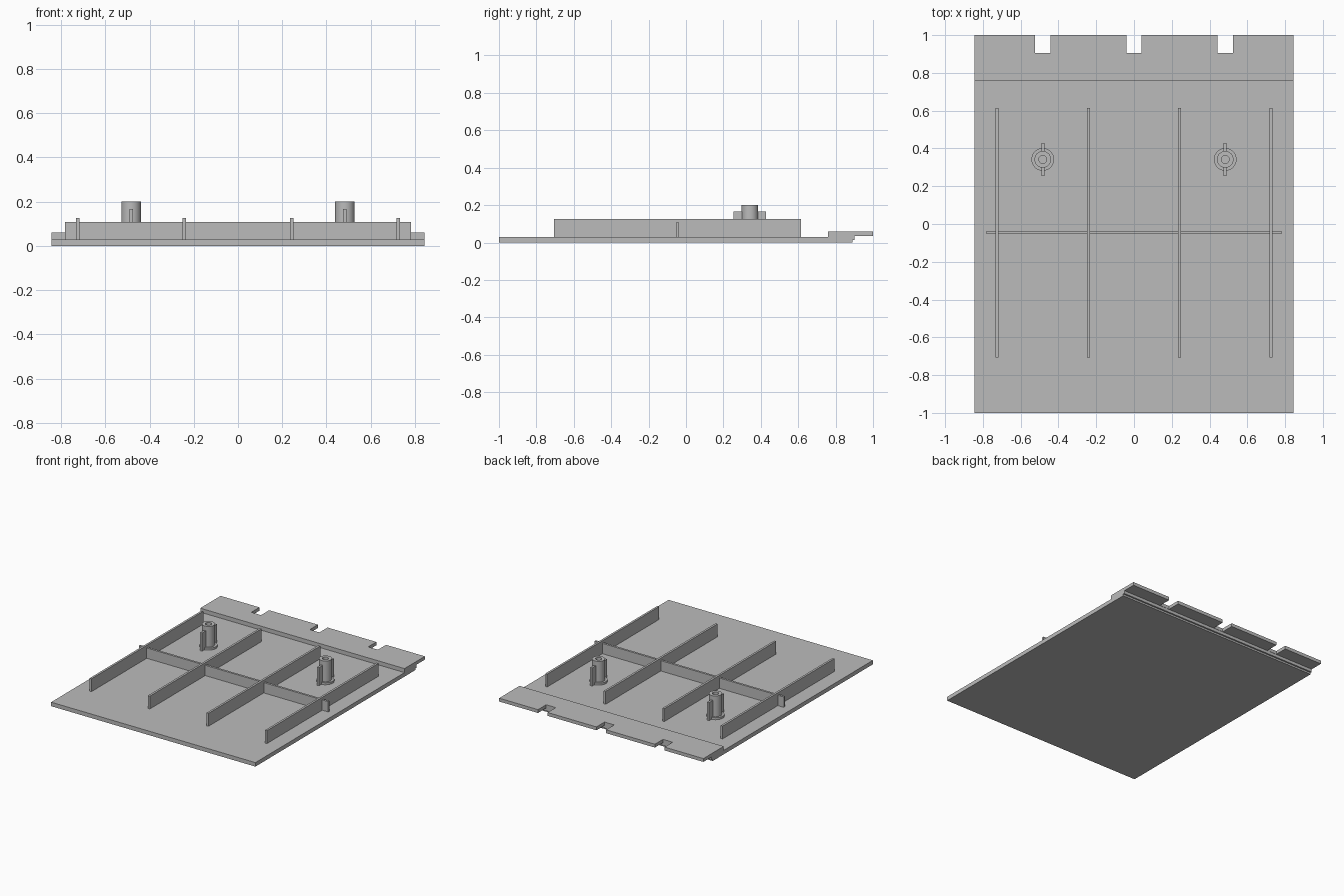
import bpy
import bmesh
from math import radians
from mathutils import Matrix, Vector

default = bpy.data.objects.get("Cube")
if default:
    bpy.data.objects.remove(default, do_unlink=True)

grey = bpy.data.materials.new("plain_grey")
grey.use_nodes = True
colour = (0.5, 0.5, 0.5, 1)
grey.diffuse_color = colour
grey.node_tree.nodes["Principled BSDF"].inputs["Base Color"].default_value = colour

FLOOR = 0.03      # top of the panel
RIB = 0.016       # rib thickness


def finish(bm, name):
    bmesh.ops.recalc_face_normals(bm, faces=bm.faces)
    mesh = bpy.data.meshes.new(name)
    bm.to_mesh(mesh)
    bm.free()
    obj = bpy.data.objects.new(name, mesh)
    bpy.context.collection.objects.link(obj)
    mesh.materials.append(grey)
    return obj


def box(name, low, high):
    low, high = Vector(low), Vector(high)
    bm = bmesh.new()
    place = Matrix.Translation((low + high) / 2) @ Matrix.Diagonal((*(high - low), 1))
    bmesh.ops.create_cube(bm, size=1, matrix=place)
    return finish(bm, name)


def activate(obj):
    bpy.ops.object.select_all(action="DESELECT")
    obj.select_set(True)
    bpy.context.view_layer.objects.active = obj


# Panel with a raised, overhanging back lip: side profile swept across x
half = 0.844
profile = [(-1, 0), (0.89, 0), (0.89, 0.013), (0.902, 0.013), (0.902, 0.035),
           (1, 0.035), (1, 0.06), (0.76, 0.06), (0.76, FLOOR), (-1, FLOOR)]
bm = bmesh.new()
side = bm.faces.new([bm.verts.new((-half, y, z)) for y, z in profile])
sweep = bmesh.ops.extrude_face_region(bm, geom=[side], use_keep_orig=True)
moved = [v for v in sweep["geom"] if isinstance(v, bmesh.types.BMVert)]
bmesh.ops.translate(bm, verts=moved, vec=(2 * half, 0, 0))
panel = finish(bm, "panel_with_lip")

# Three notches in the lip edge
for x in (-0.483, 0, 0.483):
    cutter = box("notch_cutter", (x - 0.04, 0.904, 0.02), (x + 0.04, 1.1, 0.1))
    cutter.hide_render = True
    cut = panel.modifiers.new("notch", "BOOLEAN")
    cut.operation = "DIFFERENCE"
    cut.solver = "EXACT"
    cut.object = cutter
    activate(panel)
    bpy.ops.object.modifier_apply(modifier=cut.name)
    bpy.data.objects.remove(cutter, do_unlink=True)

# Long ribs and the lower cross rib
for i, x in enumerate((-0.725, -0.242, 0.242, 0.725)):
    box(f"long_rib_{i + 1}", (x - RIB / 2, -0.706, FLOOR), (x + RIB / 2, 0.614, 0.126))
box("cross_rib", (-0.782, -0.053, FLOOR), (0.782, -0.037, 0.107))

# Hollow screw posts with a base collar and a fin front and back
post_profile = [(0.06, FLOOR), (0.06, 0.045), (0.044, 0.045),
                (0.044, 0.2), (0.021, 0.2), (0.021, 0.045), (0, 0.045)]
for label, x in (("right", -0.483), ("left", 0.483)):
    y = 0.342
    bm = bmesh.new()
    points = [bm.verts.new((r, 0, z)) for r, z in post_profile]
    edges = [bm.edges.new(pair) for pair in zip(points, points[1:])]
    bmesh.ops.spin(bm, geom=points + edges, cent=(0, 0, 0), axis=(0, 0, 1),
                   angle=radians(360), steps=40)
    bmesh.ops.remove_doubles(bm, verts=bm.verts, dist=0.0001)
    bmesh.ops.translate(bm, verts=bm.verts, vec=(x, y, 0))
    post = finish(bm, f"{label}_screw_post")
    activate(post)
    bpy.ops.object.shade_smooth_by_angle(angle=radians(30))
    for end, sign in (("front", -1), ("back", 1)):
        near, far = sorted((y + sign * 0.04, y + sign * 0.087))
        box(f"{label}_post_{end}_fin", (x - RIB / 2, near, FLOOR), (x + RIB / 2, far, 0.166))
